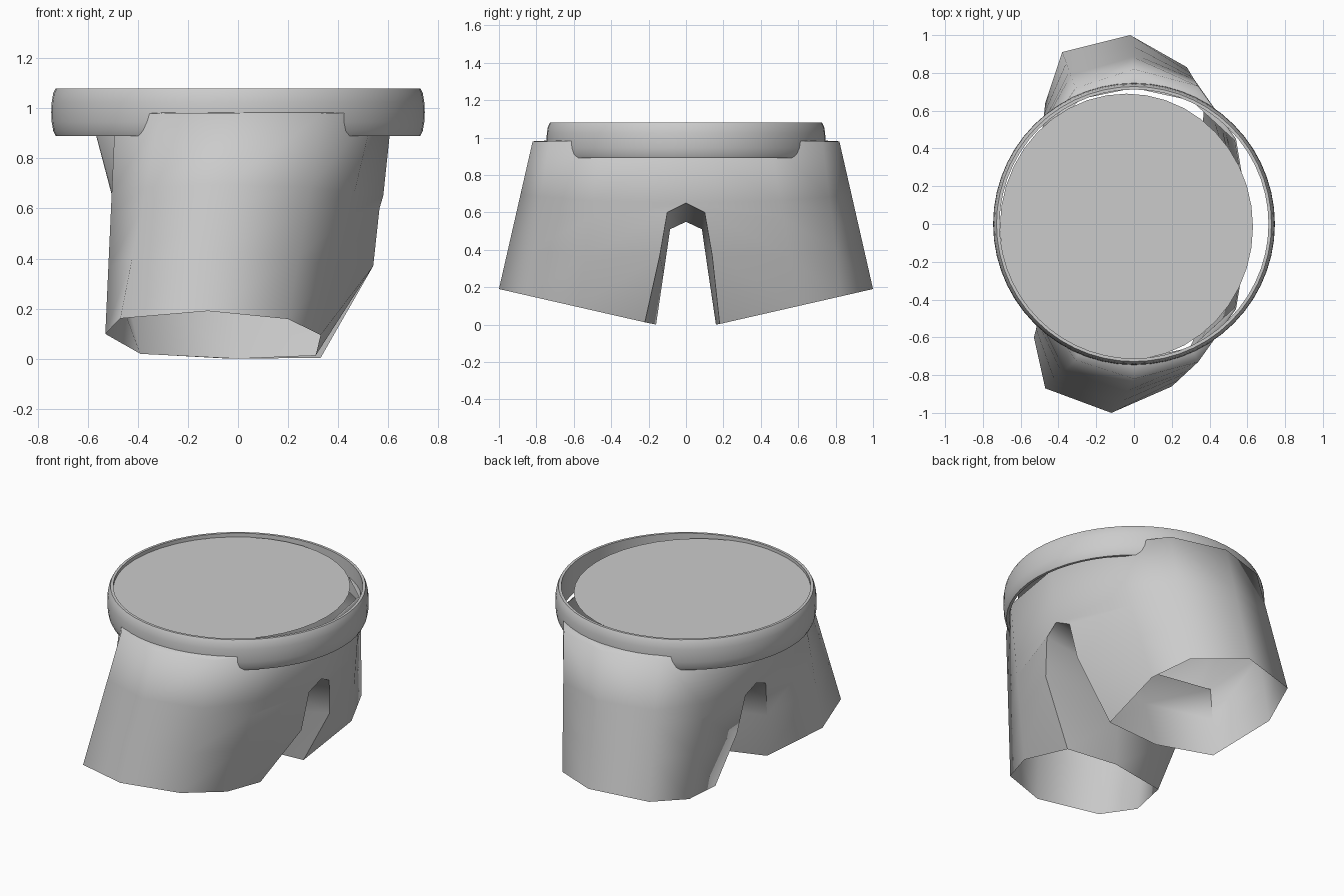
import bpy, math
from mathutils import Vector

if "Cube" in bpy.data.objects:
    bpy.data.objects.remove(bpy.data.objects["Cube"])


def make(name, verts, faces, angle):
    me = bpy.data.meshes.new(name)
    me.from_pydata([tuple(v) for v in verts], [], faces)
    me.validate()
    ob = bpy.data.objects.new(name, me)
    bpy.context.collection.objects.link(ob)
    bpy.ops.object.select_all(action='DESELECT')
    bpy.context.view_layer.objects.active = ob
    ob.select_set(True)
    bpy.ops.object.mode_set(mode='EDIT')
    bpy.ops.mesh.select_all(action='SELECT')
    bpy.ops.mesh.remove_doubles(threshold=0.001)
    bpy.ops.mesh.normals_make_consistent(inside=False)
    bpy.ops.object.mode_set(mode='OBJECT')
    bpy.ops.object.shade_smooth_by_angle(angle=math.radians(angle))
    return ob


# Shorts: each leg lofts from half the waist oval, past an arched crotch, to an eight-sided hem
half_waist = [(.615, 0), (.54, .45), (.34, .73), (0, .82), (-.31, .72), (-.49, .45), (-.59, 0)]
front_hem = [(.31, -.22), (.33, -.58), (.2, -.86), (-.12, -1), (-.47, -.87),
             (-.53, -.6), (-.39, -.25), (0, -.16)]
back_hem = [(.33, .18), (.37, .6), (.28, .83), (-.02, 1), (-.38, .91),
            (-.47, .64), (-.38, .25), (-.03, .16)]
peak = {0: (.58, 0, .65), 6: (-.49, 0, .6), 7: (.03, 0, .55)}
verts, faces = [], []
for side, hem in ((-1, front_hem), (1, back_hem)):
    low = [Vector((x, y, max(0, .228 * (abs(y) - .165)))) for x, y in hem]
    waist = [Vector((x, side * y, .98)) for x, y in half_waist]
    # narrow ledge folding in under the waistband
    ledge = []
    for v in waist:
        r = math.hypot(v.x, v.y)
        ledge.append(Vector((v.x, v.y, 0)) * min(.985, .72 / r) + Vector((0, 0, .985)))
    arch = {0: (.565, side * .1, .6), 6: (-.485, side * .1, .56), 7: (.03, side * .085, .51)}
    knee = {0: (.54, side * .14, .37), 6: (-.46, side * .15, .33), 7: (.02, side * .12, .27)}
    rows = []
    for inner, t in ((peak, .36), (arch, .46), (knee, .70)):
        rows += [Vector(inner[i]) if i in inner else waist[i].lerp(low[i], t) for i in range(8)]
    b = len(verts)
    verts += ledge + waist + rows + low
    for r in (0, 7):
        faces += [(b + r + i, b + r + i + 1, b + r + i + 8, b + r + i + 7) for i in range(6)]
    for r in (14, 22, 30):
        for i in range(8):
            j = (i + 1) % 8
            faces.append((b + r + i, b + r + j, b + r + 8 + j, b + r + 8 + i))
make("shorts", verts, faces, 80)

# Waistband: rounded profile spun around the waist
profile = [(.712, .89), (.728, .89), (.738, .91), (.744, .945), (.746, .985),
           (.744, 1.025), (.738, 1.06), (.728, 1.08), (.712, 1.08)]
N, P = 56, len(profile)
verts = [(r * math.cos(2 * math.pi * k / N), r * math.sin(2 * math.pi * k / N), z)
         for k in range(N) for r, z in profile]
faces = [(k * P + i, (k + 1) % N * P + i, (k + 1) % N * P + (i + 1) % P, k * P + (i + 1) % P)
         for k in range(N) for i in range(P)]
make("waistband", verts, faces, 35)

# Flat cap closing the waist
verts = [(-.04 + .67 * math.cos(2 * math.pi * k / 40),
          -.015 + .705 * math.sin(2 * math.pi * k / 40), 1.06) for k in range(40)]
make("waist_cap", verts, [tuple(range(40))], 30)
